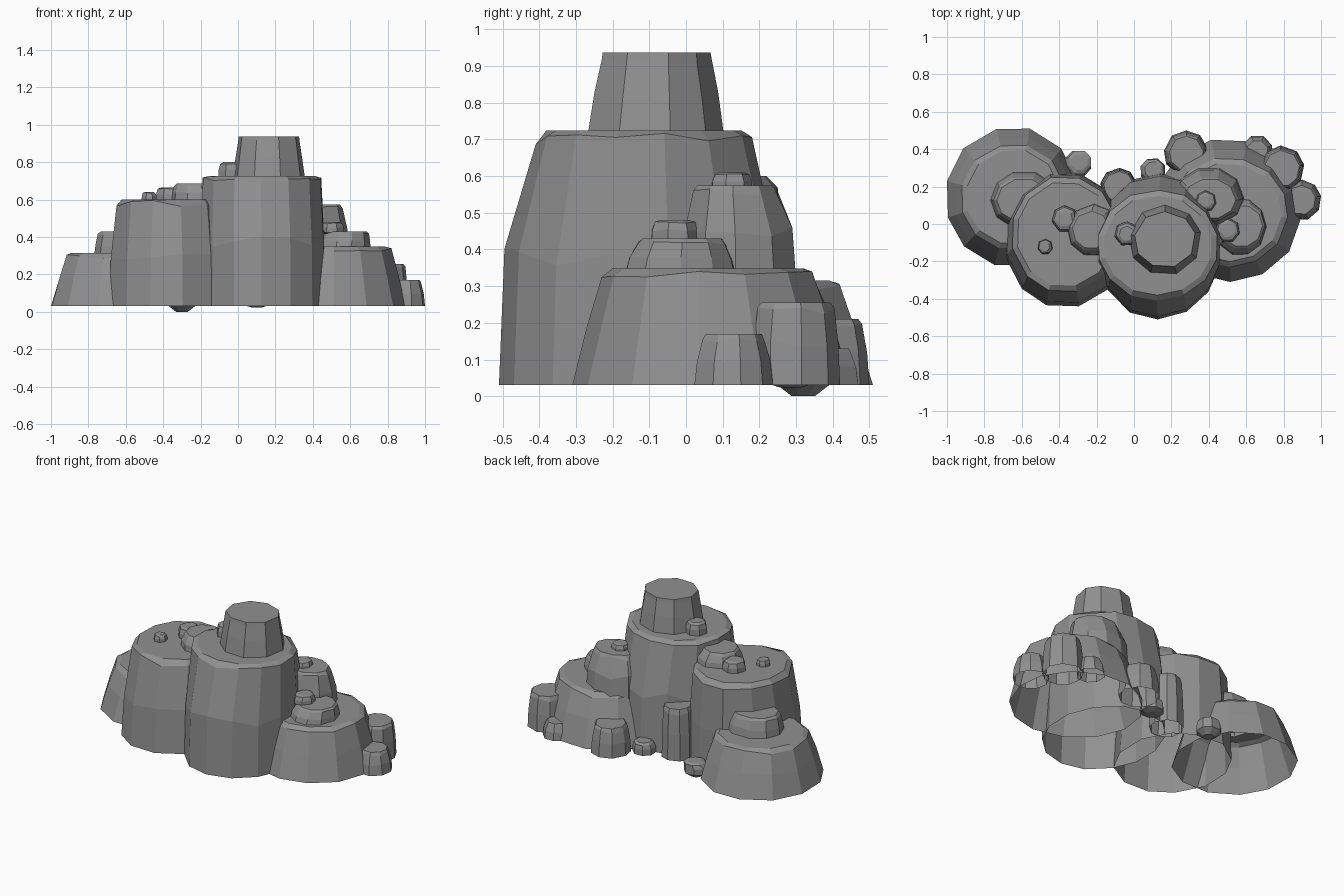
import bpy, math, random

if "Cube" in bpy.data.objects:
    bpy.data.objects.remove(bpy.data.objects["Cube"])

random.seed(7)
stone = bpy.data.materials.new("grey stone")
stone.diffuse_color = (0.28, 0.28, 0.28, 1)
stone.use_nodes = True
stone.node_tree.nodes["Principled BSDF"].inputs["Base Color"].default_value = stone.diffuse_color


def outline(n, turn, jitter=0.08):
    """Irregular n-gon stretched to fill the -1..1 square; turn 0 puts a corner, 0.5 an edge, at the front."""
    pts = []
    for i in range(n):
        a = 2 * math.pi * (i + turn + random.uniform(-jitter, jitter)) / n - math.pi / 2
        r = 1 + random.uniform(-0.01, 0.01)
        pts.append((r * math.cos(a), r * math.sin(a)))
    xs, ys = [p[0] for p in pts], [p[1] for p in pts]
    return [(2 * (x - min(xs)) / (max(xs) - min(xs)) - 1,
             2 * (y - min(ys)) / (max(ys) - min(ys)) - 1) for x, y in pts]


def rock(name, base, top, z0, z1, n=12, bulge=0.25, rim=0.9, under=None, turn=0.5):
    """Faceted rock; base and top are (x0, x1, y0, y1) extents. Open below unless 'under' is given."""
    unit = outline(n, turn)
    h = z1 - z0
    mix = lambda t: [b + (c - b) * t for b, c in zip(base, top)]
    # height, extents, scale, height jitter
    rings = [(z0, base, 1, 0), (z0 + 0.5 * h, mix(bulge), 1, 0.06 * h),
             (z1 - min(0.022, 0.12 * h), top, 1, min(0.018, 0.05 * h)), (z1, top, rim, 0)]
    if under is not None:
        rings.insert(0, (under, base, 0.45, 0))
    verts = []
    for z, (x0, x1, y0, y1), s, dz in rings:
        for u, v in unit:
            verts.append(((x0 + x1) / 2 + u * s * (x1 - x0) / 2,
                          (y0 + y1) / 2 + v * s * (y1 - y0) / 2,
                          z + random.uniform(-dz, dz)))
    faces = []
    for k in range(len(rings) - 1):
        for i in range(n):
            j = (i + 1) % n
            faces.append((k * n + i, k * n + j, (k + 1) * n + j, (k + 1) * n + i))
    last = (len(rings) - 1) * n
    faces.append(tuple(range(last, last + n)))
    if under is not None:
        faces.append(tuple(reversed(range(n))))
    me = bpy.data.meshes.new(name)
    me.from_pydata(verts, [], faces)
    me.materials.append(stone)
    ob = bpy.data.objects.new(name, me)
    bpy.context.collection.objects.link(ob)


def box(x, y, r):
    return (x - r, x + r, y - r, y + r)


G = 0.03  # open lower edge of the big rocks

# Large standing rocks
rock("main_rock", (-0.20, 0.465, -0.51, 0.27), (-0.19, 0.445, -0.41, 0.18), G, 0.725, 14, 0.15, turn=0)
rock("left_centre_rock", (-0.69, -0.05, -0.44, 0.27), (-0.65, -0.09, -0.36, 0.25), G, 0.6, 12)
rock("far_left_rock", (-1.0, -0.30, -0.22, 0.51), (-0.92, -0.37, -0.13, 0.42), G, 0.315, 12, 0.5)
rock("right_rock", (0.10, 0.895, -0.31, 0.45), (0.18, 0.82, -0.23, 0.35), G, 0.348, 13, 0.5, turn=0)

# Upper tiers
rock("summit_block", (-0.03, 0.36, -0.27, 0.105), (0.0, 0.33, -0.23, 0.07), 0.70, 0.937, 9, 0.5, 0.98)
rock("far_left_tier", (-0.77, -0.40, -0.03, 0.28), (-0.75, -0.43, 0.0, 0.25), 0.29, 0.43, 10, 0.4)
rock("right_low_tier", (0.42, 0.71, -0.17, 0.14), (0.45, 0.70, -0.13, 0.11), 0.32, 0.43, 10, 0.4)
rock("right_tall_tier", (0.21, 0.59, -0.01, 0.30), (0.25, 0.56, 0.02, 0.25), 0.32, 0.575, 10, 0.2)
rock("left_centre_tier", box(-0.22, -0.03, 0.14), box(-0.23, -0.03, 0.11), 0.58, 0.685, 9)

# Stones resting on the tops
for name, x, y, r, z0, z1 in [
        ("summit_stone", -0.04, -0.05, 0.065, 0.72, 0.80),
        ("left_centre_stone", -0.37, 0.03, 0.07, 0.59, 0.665),
        ("left_centre_pebble", -0.475, -0.12, 0.04, 0.595, 0.64),
        ("right_low_stone", 0.50, -0.03, 0.065, 0.425, 0.48),
        ("right_tall_stone", 0.385, 0.125, 0.055, 0.565, 0.61)]:
    rock(name, box(x, y, r), box(x, y, r * 0.85), z0, z1, 7, 0.1, 0.7, z0 - 0.015)

# Smaller rocks round the foot
for name, x, y, r, rt, z1, n in [
        ("back_column", -0.08, 0.20, 0.10, 0.09, 0.36, 9),
        ("back_rock", 0.28, 0.38, 0.12, 0.10, 0.21, 9),
        ("back_right_rock", 0.66, 0.39, 0.08, 0.06, 0.13, 8),
        ("right_back_rock", 0.79, 0.30, 0.12, 0.105, 0.255, 9),
        ("right_end_rock", 0.893, 0.13, 0.107, 0.085, 0.17, 9)]:
    rock(name, box(x, y, r), box(x, y, rt), G, z1, n, 0.3)

# Loose stones with closed undersides
rock("loose_stone_left", box(-0.30, 0.32, 0.07), box(-0.29, 0.33, 0.06), 0.03, 0.10, 8, 0, 0.7, 0.0)
rock("loose_stone_back", box(0.10, 0.285, 0.065), box(0.10, 0.29, 0.055), 0.035, 0.11, 8, 0, 0.75, 0.024)
